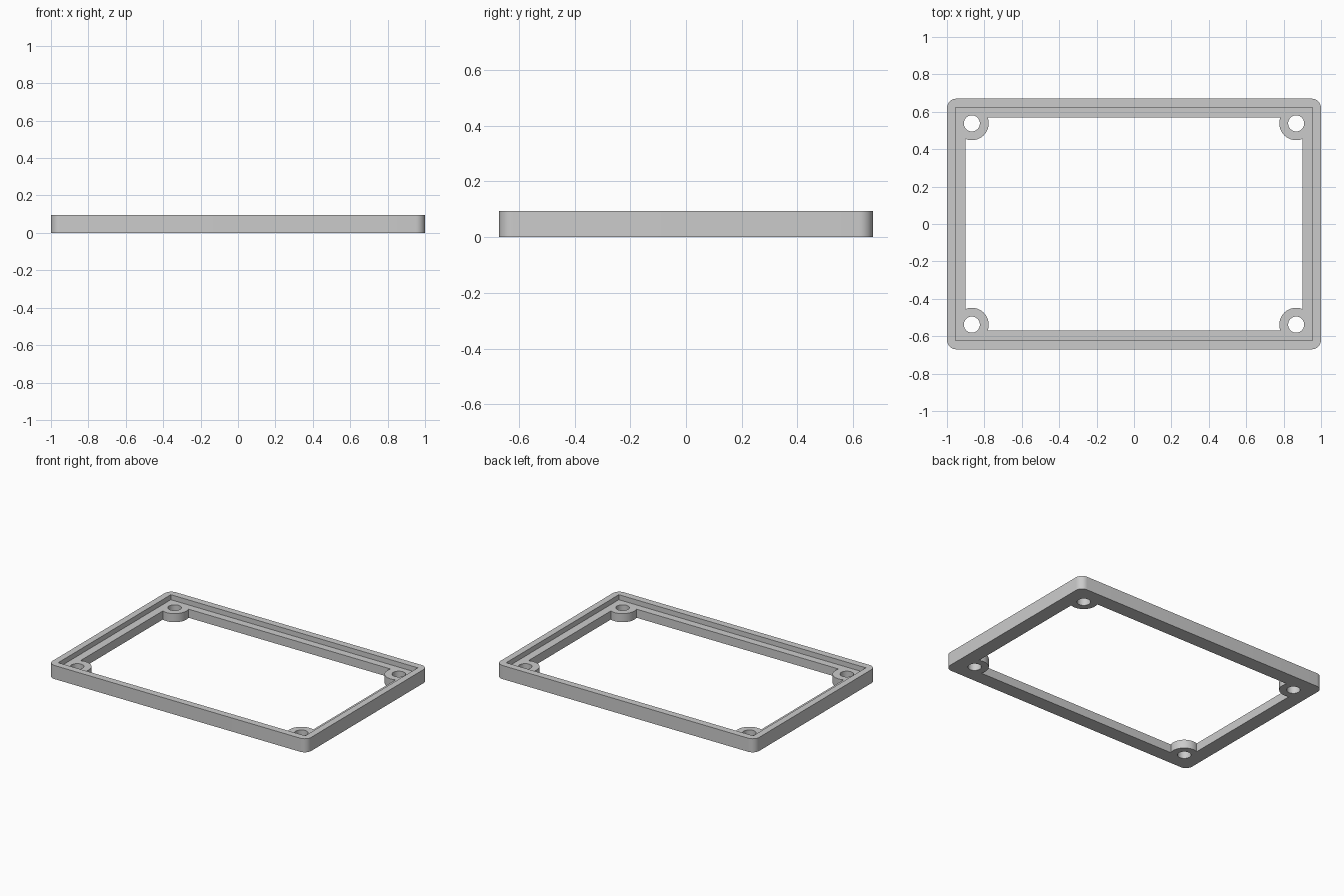
import bpy, bmesh
from math import sin, cos, pi, acos, asin

cube = bpy.data.objects.get("Cube")
if cube:
    bpy.data.objects.remove(cube, do_unlink=True)

HALF_X, HALF_Y, HEIGHT = 1.0, 0.67, 0.095     # outer frame
LEDGE_Z = 0.06                                # floor of the stepped recess
RECESS_X, RECESS_Y = 0.955, 0.622
OPEN_X, OPEN_Y = 0.90, 0.57                   # through opening
BOSS_X, BOSS_Y, BOSS_R, HOLE_R = 0.867, 0.538, 0.09, 0.043
CORNER_R = 0.05


def arc(cx, cy, r, a0, a1, n):
    return [(cx + r * cos(a0 + (a1 - a0) * i / n),
             cy + r * sin(a0 + (a1 - a0) * i / n)) for i in range(n + 1)]


def four_corners(quarter):
    """Mirror the +x +y corner into a closed counter-clockwise outline."""
    points = []
    for sx, sy in ((1, 1), (-1, 1), (-1, -1), (1, -1)):
        part = [(x * sx, y * sy) for x, y in quarter]
        points += part if sx * sy > 0 else part[::-1]
    return points


# Outlines
outer = four_corners(arc(HALF_X - CORNER_R, HALF_Y - CORNER_R, CORNER_R, 0, pi / 2, 10))
recess = four_corners([(RECESS_X, RECESS_Y)])
start = 2 * pi - acos((OPEN_X - BOSS_X) / BOSS_R)   # boss meets the side wall
end = pi - asin((OPEN_Y - BOSS_Y) / BOSS_R)         # boss meets the end wall
opening = four_corners(arc(BOSS_X, BOSS_Y, BOSS_R, start, end, 24))
holes = [arc(sx * BOSS_X, sy * BOSS_Y, HOLE_R, 0, 2 * pi, 32)[:-1]
         for sx in (-1, 1) for sy in (-1, 1)]

bm = bmesh.new()


def ring(points, z):
    verts = [bm.verts.new((x, y, z)) for x, y in points]
    return verts, [bm.edges.new((v, verts[i - 1])) for i, v in enumerate(verts)]


def wall(low, high):
    a, b = low[0], high[0]
    for i in range(len(a)):
        bm.faces.new((a[i - 1], a[i], b[i], b[i - 1]))


def flat(*rings):
    bmesh.ops.triangle_fill(bm, use_beauty=True, use_dissolve=False,
                            edges=[e for r in rings for e in r[1]])


# Outer wall, rim and stepped recess
outer_low, outer_top = ring(outer, 0), ring(outer, HEIGHT)
recess_low, recess_top = ring(recess, LEDGE_Z), ring(recess, HEIGHT)
wall(outer_low, outer_top)
wall(recess_low, recess_top)
flat(outer_top, recess_top)

# Opening with rounded bosses, and the screw holes
inside = [(ring(p, 0), ring(p, LEDGE_Z)) for p in [opening] + holes]
for low, high in inside:
    wall(low, high)
flat(recess_low, *[high for low, high in inside])
flat(outer_low, *[low for low, high in inside])

bmesh.ops.recalc_face_normals(bm, faces=bm.faces[:])
mesh = bpy.data.meshes.new("bezel_frame")
bm.to_mesh(mesh)
bm.free()
frame = bpy.data.objects.new("bezel_frame", mesh)
bpy.context.collection.objects.link(frame)

# Plain grey finish
grey = bpy.data.materials.new("grey plastic")
grey.use_nodes = True
colour = (0.6, 0.6, 0.6, 1)
grey.diffuse_color = colour
grey.node_tree.nodes["Principled BSDF"].inputs["Base Color"].default_value = colour
mesh.materials.append(grey)

bpy.context.view_layer.objects.active = frame
frame.select_set(True)
bpy.ops.object.shade_smooth_by_angle(angle=pi / 6)
